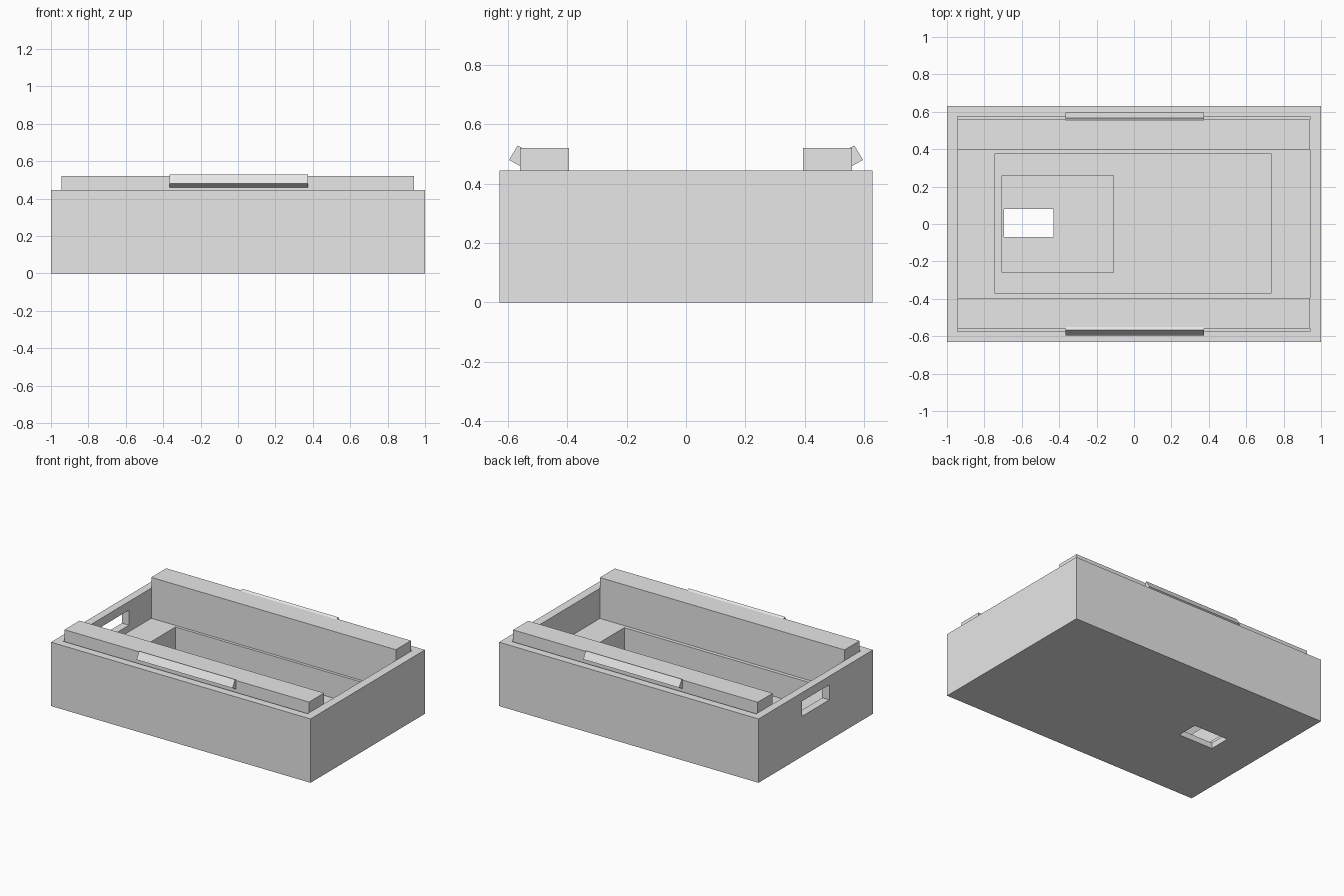
import bpy
import bmesh

cube = bpy.data.objects.get("Cube")
if cube:
    bpy.data.objects.remove(cube, do_unlink=True)

grey = bpy.data.materials.new("plain_grey")
grey.use_nodes = True
grey.diffuse_color = (0.8, 0.8, 0.8, 1)
grey.node_tree.nodes["Principled BSDF"].inputs["Base Color"].default_value = (0.8, 0.8, 0.8, 1)


def finish(name, bm):
    bmesh.ops.recalc_face_normals(bm, faces=bm.faces)
    mesh = bpy.data.meshes.new(name)
    bm.to_mesh(mesh)
    bm.free()
    mesh.materials.append(grey)
    obj = bpy.data.objects.new(name, mesh)
    bpy.context.collection.objects.link(obj)
    return obj


def corners(rect):
    a0, a1, b0, b1 = rect
    return [(a0, b0), (a1, b0), (a1, b1), (a0, b1)]


def place(axis, a, b, depth):
    """Put a profile point at a depth along the x or z axis."""
    return (depth, a, b) if axis == "x" else (a, b, depth)


def prism(name, axis, profile, start, end):
    bm = bmesh.new()
    ends = [[bm.verts.new(place(axis, a, b, d)) for a, b in profile] for d in (start, end)]
    for loop in ends:
        bm.faces.new(loop)
    for i in range(len(profile)):
        j = (i + 1) % len(profile)
        bm.faces.new((ends[0][i], ends[0][j], ends[1][j], ends[1][i]))
    return finish(name, bm)


def pierced_board(name, axis, outer, hole, start, end):
    """A board with a rectangular hole right through it."""
    bm = bmesh.new()
    (o0, h0), (o1, h1) = [
        [[bm.verts.new(place(axis, a, b, d)) for a, b in corners(r)] for r in (outer, hole)]
        for d in (start, end)]
    for i in range(4):
        j = (i + 1) % 4
        for quad in ((o0[i], o0[j], h0[j], h0[i]), (o1[i], o1[j], h1[j], h1[i]),
                     (o0[i], o0[j], o1[j], o1[i]), (h0[i], h0[j], h1[j], h1[i])):
            bm.faces.new(quad)
    return finish(name, bm)


# Main dimensions
X, Y, TOP = 1.0, 0.63, 0.445
IN_LEFT, IN_RIGHT, IN_Y = 0.94, -0.945, 0.575
BASE, FLOOR, LEDGE = 0.04, 0.065, 0.235
inside = (IN_RIGHT, IN_LEFT, -IN_Y, IN_Y)

# Stacked floor layers: base with slot, recessed floor, ledge around the well
pierced_board("base_board", "z", (-X, X, -Y, Y), (-0.695, -0.43, -0.07, 0.08), 0, BASE)
pierced_board("recessed_floor", "z", inside, (-0.705, -0.11, -0.26, 0.26), BASE, FLOOR)
pierced_board("inner_ledge", "z", inside, (-0.745, 0.735, -0.37, 0.375), FLOOR, LEDGE)

# End walls, the right one with a grip hole
prism("left_wall", "x", corners((-IN_Y, IN_Y, BASE, TOP)), IN_LEFT, X)
pierced_board("right_wall", "x", (-IN_Y, IN_Y, BASE, TOP), (-0.15, 0.15, 0.28, 0.385),
              -X, IN_RIGHT)

# Long walls, inner rails and tilted grip bars, front and back
for side, s in (("front", -1), ("back", 1)):
    prism(side + "_wall", "x", corners((s * IN_Y, s * Y, BASE, TOP)), -X, X)
    prism(side + "_rail", "x", corners((s * 0.395, s * 0.56, LEDGE, 0.52)), IN_RIGHT, IN_LEFT)
    bar = [(0.53, 0.508), (0.568, 0.529), (0.597, 0.48), (0.559, 0.459)]
    prism(side + "_grip_bar", "x", [(s * y, z) for y, z in bar], -0.365, 0.375)
